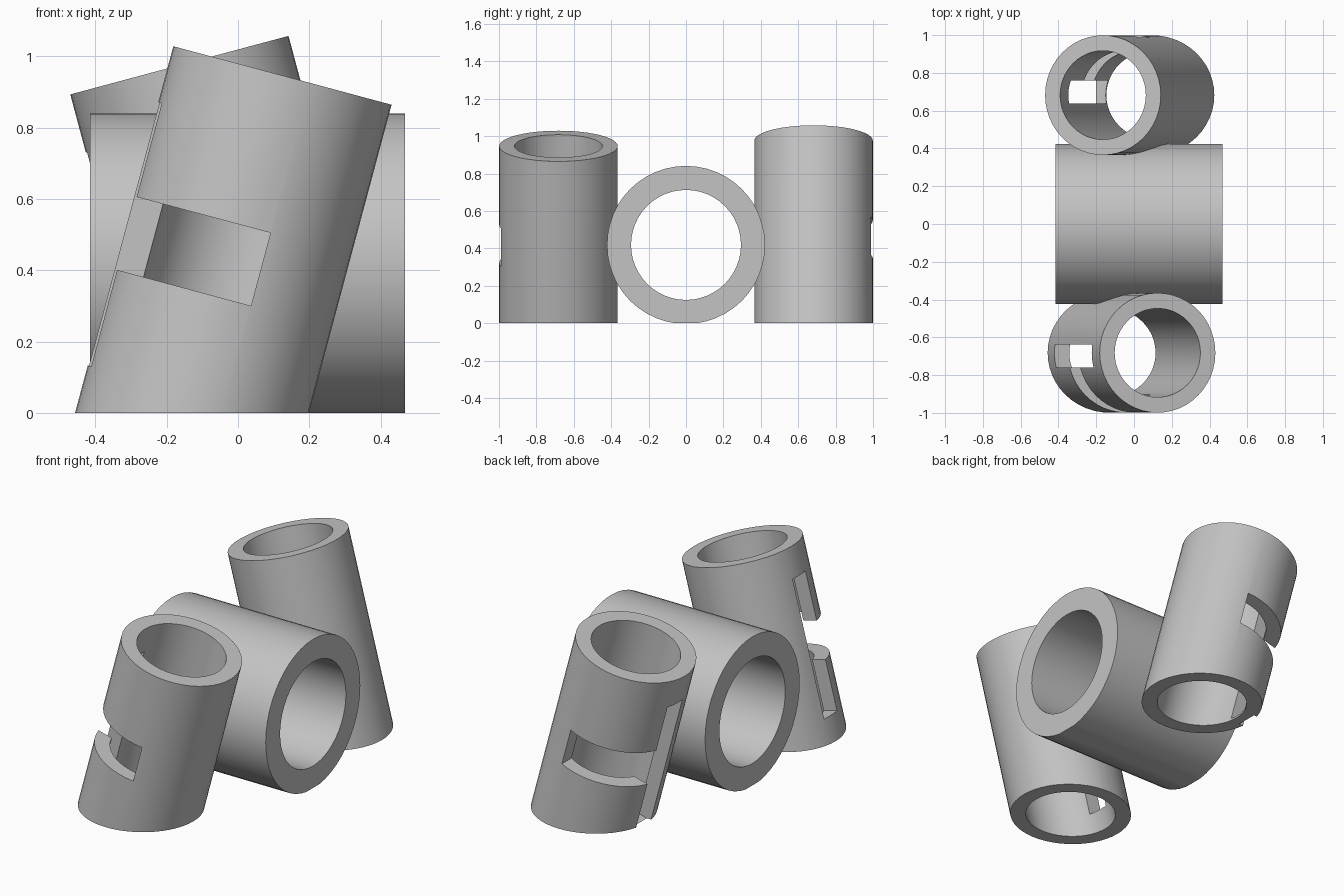
import bpy, bmesh, math
from mathutils import Matrix, Vector

old = bpy.data.objects.get("Cube")
if old:
    bpy.data.objects.remove(old, do_unlink=True)

grey = bpy.data.materials.new("plain grey")
grey.use_nodes = True
colour = (0.55, 0.55, 0.55, 1)
grey.diffuse_color = colour
grey.node_tree.nodes["Principled BSDF"].inputs["Base Color"].default_value = colour


def add_object(name, bm, matrix):
    bmesh.ops.recalc_face_normals(bm, faces=bm.faces)
    bmesh.ops.transform(bm, matrix=matrix, verts=bm.verts)
    mesh = bpy.data.meshes.new(name)
    bm.to_mesh(mesh)
    bm.free()
    mesh.materials.append(grey)
    obj = bpy.data.objects.new(name, mesh)
    bpy.context.collection.objects.link(obj)
    return obj


def tube(name, outer, inner, low, high, matrix, segments=48):
    """Hollow tube along local z, made by spinning its wall section."""
    bm = bmesh.new()
    section = [(inner, low), (outer, low), (outer, high), (inner, high)]
    verts = [bm.verts.new((r, 0, z)) for r, z in section]
    edges = [bm.edges.new((verts[i], verts[(i + 1) % 4])) for i in range(4)]
    bmesh.ops.spin(bm, geom=verts + edges, cent=(0, 0, 0), axis=(0, 0, 1),
                   angle=math.tau, steps=segments)
    bmesh.ops.remove_doubles(bm, verts=bm.verts, dist=0.0001)
    return add_object(name, bm, matrix)


def cut_box(obj, low, high, matrix=Matrix()):
    """Subtract the box between two corners, given in the frame of matrix."""
    low, high = Vector(low), Vector(high)
    bm = bmesh.new()
    bmesh.ops.create_cube(bm, size=1)
    bmesh.ops.scale(bm, vec=high - low, verts=bm.verts)
    bmesh.ops.translate(bm, vec=(low + high) / 2, verts=bm.verts)
    cutter = add_object("cutter", bm, matrix)
    cutter.hide_render = True
    mod = obj.modifiers.new("cut", 'BOOLEAN')
    mod.operation = 'DIFFERENCE'
    mod.solver = 'EXACT'
    mod.object = cutter
    select(obj)
    bpy.ops.object.modifier_apply(modifier=mod.name)
    bpy.data.objects.remove(cutter, do_unlink=True)


def select(obj):
    bpy.ops.object.select_all(action='DESELECT')
    obj.select_set(True)
    bpy.context.view_layer.objects.active = obj


def finish(obj):
    # flat base on the ground, smooth walls
    cut_box(obj, (-2, -2, -1), (2, 2, 0))
    select(obj)
    bpy.ops.object.shade_smooth_by_angle(angle=math.radians(30))


# Lying tube in the middle
lying = Matrix.Translation((0, 0, 0.418)) @ Matrix.Rotation(math.pi / 2, 4, 'Y')
finish(tube("middle_tube", 0.4225, 0.294, -0.415, 0.469, lying))


# Leaning tubes, each with a long upright slot and a crosswise slot
def leaning_tube(name, side, base_x, lean, length, shift):
    frame = (Matrix.Translation((base_x, side * 0.682, 0))
             @ Matrix.Rotation(math.radians(lean), 4, 'Y'))
    obj = tube(name, 0.317, 0.235, -0.2, length, frame)

    def slot(x0, x1, out0, out1, z0, z1):
        y0, y1 = sorted((side * out0, side * out1))
        cut_box(obj, (x0, y0, z0 + shift), (x1, y1, z1 + shift), frame)

    slot(-0.5, -0.1, -0.045, 0.079, 0.053, 0.817)
    slot(-0.5, 0.082, 0.02, 0.5, 0.333, 0.545)
    finish(obj)


leaning_tube("front_tube", -1, -0.129, 15, 0.98, 0)
leaning_tube("back_tube", 1, 0.097, -15, 1.01, 0.024)
